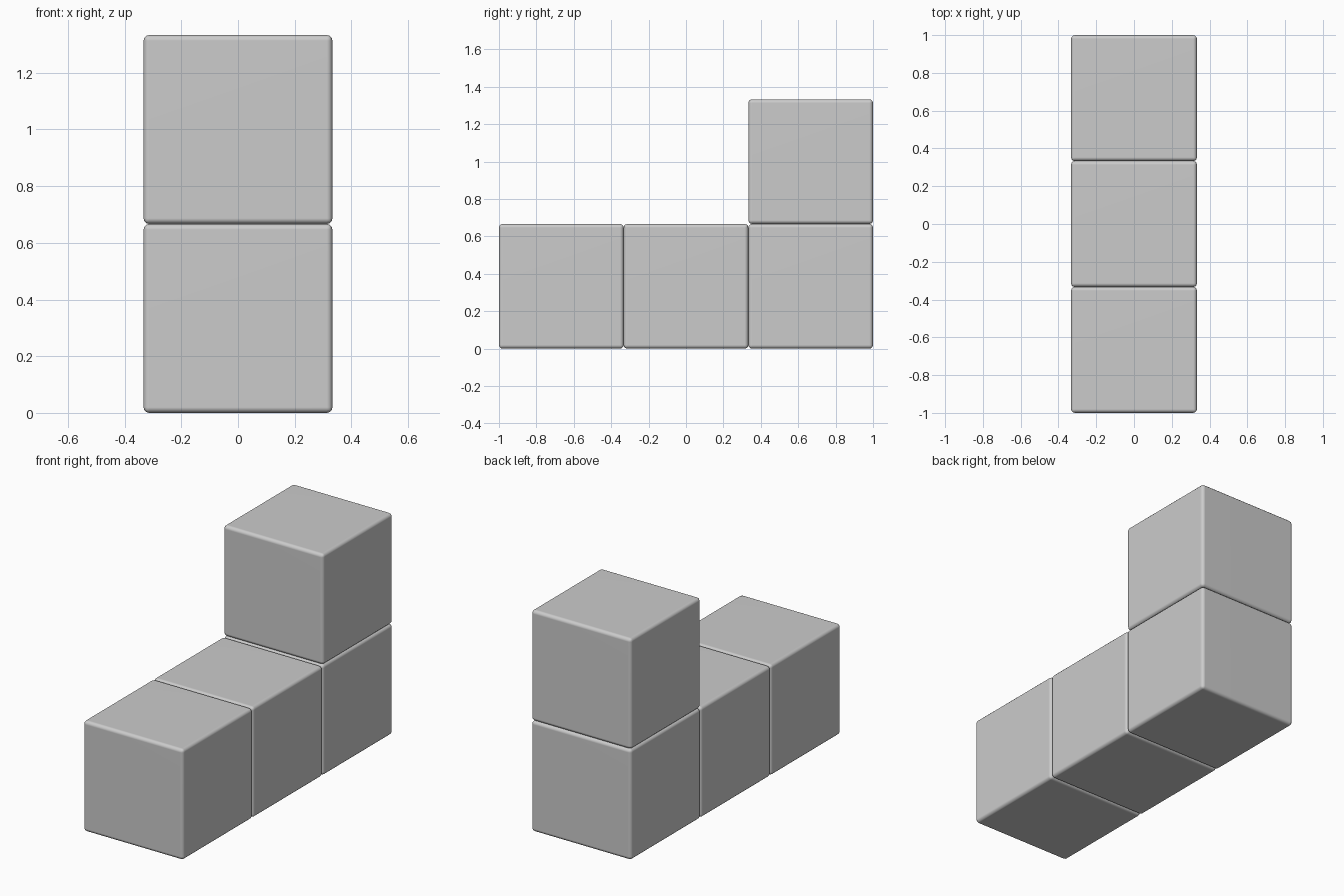
import bpy

if "Cube" in bpy.data.objects:
    bpy.data.objects.remove(bpy.data.objects["Cube"])

SIZE = 2 / 3      # edge of one cube
BEVEL = 0.02      # rounded edge radius


def block(name, y, z):
    # One cube with softly rounded edges
    bpy.ops.mesh.primitive_cube_add(size=SIZE, location=(0, y, z))
    ob = bpy.context.object
    ob.name = name
    mod = ob.modifiers.new("rounded_edges", 'BEVEL')
    mod.width = BEVEL
    mod.segments = 3
    mod.limit_method = 'NONE'
    bpy.ops.object.shade_smooth()
    normals = ob.modifiers.new("flat_sides", 'WEIGHTED_NORMAL')
    normals.keep_sharp = True
    return ob


# Bottom row of three blocks, front to back
for i, name in enumerate(("front_block", "middle_block", "back_block")):
    block(name, (i - 1) * SIZE, SIZE / 2)

# Single block stacked on the back one
block("top_block", SIZE, SIZE * 1.5)
